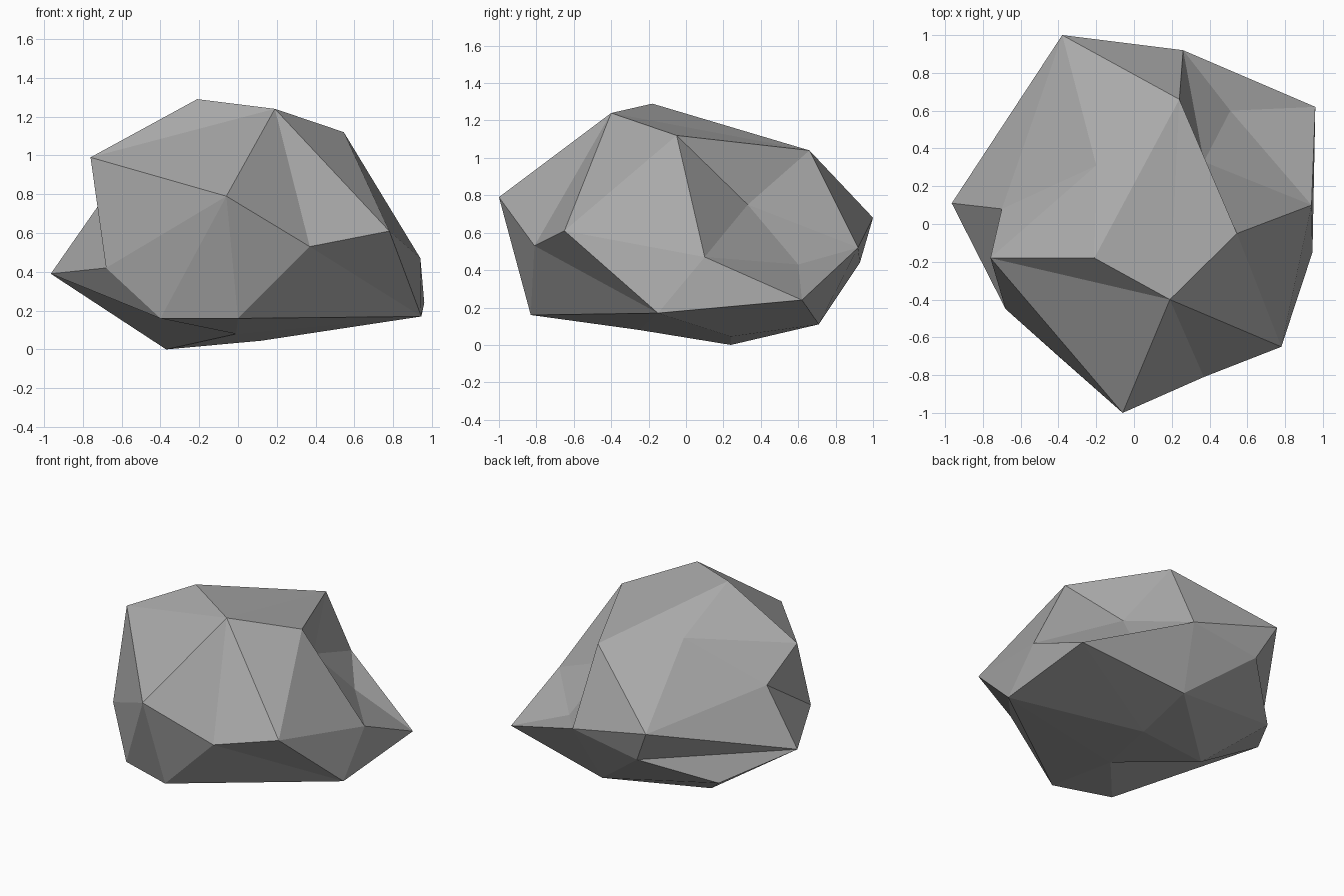
import bpy
import bmesh

cube = bpy.data.objects.get("Cube")
if cube:
    bpy.data.objects.remove(cube, do_unlink=True)

# Outer corners of the boulder, by letter
CORNERS = {
    # crown
    "B": (.19, -.4, 1.24), "C": (-.21, -.18, 1.29), "D": (-.76, -.18, .99),
    "E": (.24, .66, 1.04), "F": (.545, -.05, 1.12),
    # waist
    "A": (-.06, -1, .79), "G": (.78, -.65, .61), "N": (.94, .1, .47),
    "M": (.96, .62, .24), "L": (.26, .92, .52), "K": (-.38, 1, .68),
    "J": (-.965, .11, .39), "I": (-.68, -.45, .42),
    # base
    "P": (-.4, -.7, .16), "Q": (0, -.83, .16), "O": (.945, -.15, .17),
    "U": (.17, .71, .11), "V": (-.26, .93, .44), "R": (-.37, .24, 0),
    "T": (.12, .24, .045),
}

# Hollows and bumps: letter, surrounding corners, new point
DENTS = [
    ("Z", "DCEK", (-.2, .31, 1.065)),   # back slope of the crown
    ("Y", "DIJK", (-.7, .08, .77)),     # notch in the side
    ("H", "ABGOQ", (.37, -.81, .53)),   # front cheek
    ("S", "PQOTR", (-.01, -.25, .08)),  # underside
    ("W", "FNMLE", (.37, .33, .75)),    # large back hollow
    ("X", "NMLW", (.51, .6, .43)),      # its lower pocket
    ("a", "JVUR", (-.66, .57, .24)),    # ledge under the side
]

# Ridges of the block that run the other way as creases
CREASES = [("AC", "DB"), ("CF", "BE"), ("DK", "YZ"), ("PR", "JS")]


def press_dent(bm, verts, letter, ring, point):
    """Replace the faces inside a ring of corners by a fan to one point."""
    inside = {verts[c] for c in ring}
    faces = [f for f in bm.faces if set(f.verts) <= inside]
    bmesh.ops.delete(bm, geom=faces, context="FACES")
    rim = [e for e in bm.edges if len(e.link_faces) == 1]
    verts[letter] = bm.verts.new(point)
    for edge in rim:
        bm.faces.new((edge.verts[0], edge.verts[1], verts[letter]))


def turn_ridge(bm, verts, ridge, crease):
    """Swap the diagonal shared by two triangles."""
    a, b = (verts[c] for c in ridge)
    c, d = (verts[c] for c in crease)
    edge = bm.edges.get((a, b))
    if edge:
        bm.edges.remove(edge)
        bm.faces.new((a, c, d))
        bm.faces.new((b, c, d))


# Convex block, then the dents and creases
bm = bmesh.new()
verts = {letter: bm.verts.new(co) for letter, co in CORNERS.items()}
bmesh.ops.convex_hull(bm, input=list(bm.verts))
for dent in DENTS:
    press_dent(bm, verts, *dent)
for ridge, crease in CREASES:
    turn_ridge(bm, verts, ridge, crease)
bmesh.ops.recalc_face_normals(bm, faces=list(bm.faces))

mesh = bpy.data.meshes.new("boulder")
bm.to_mesh(mesh)
bm.free()
boulder = bpy.data.objects.new("boulder", mesh)
bpy.context.collection.objects.link(boulder)

# Stone colour
stone = bpy.data.materials.new("stone grey")
stone.use_nodes = True
colour = (.4, .4, .4, 1)
stone.diffuse_color = colour
for node in stone.node_tree.nodes:
    if node.type == "BSDF_PRINCIPLED":
        node.inputs["Base Color"].default_value = colour
        node.inputs["Roughness"].default_value = .9
mesh.materials.append(stone)
